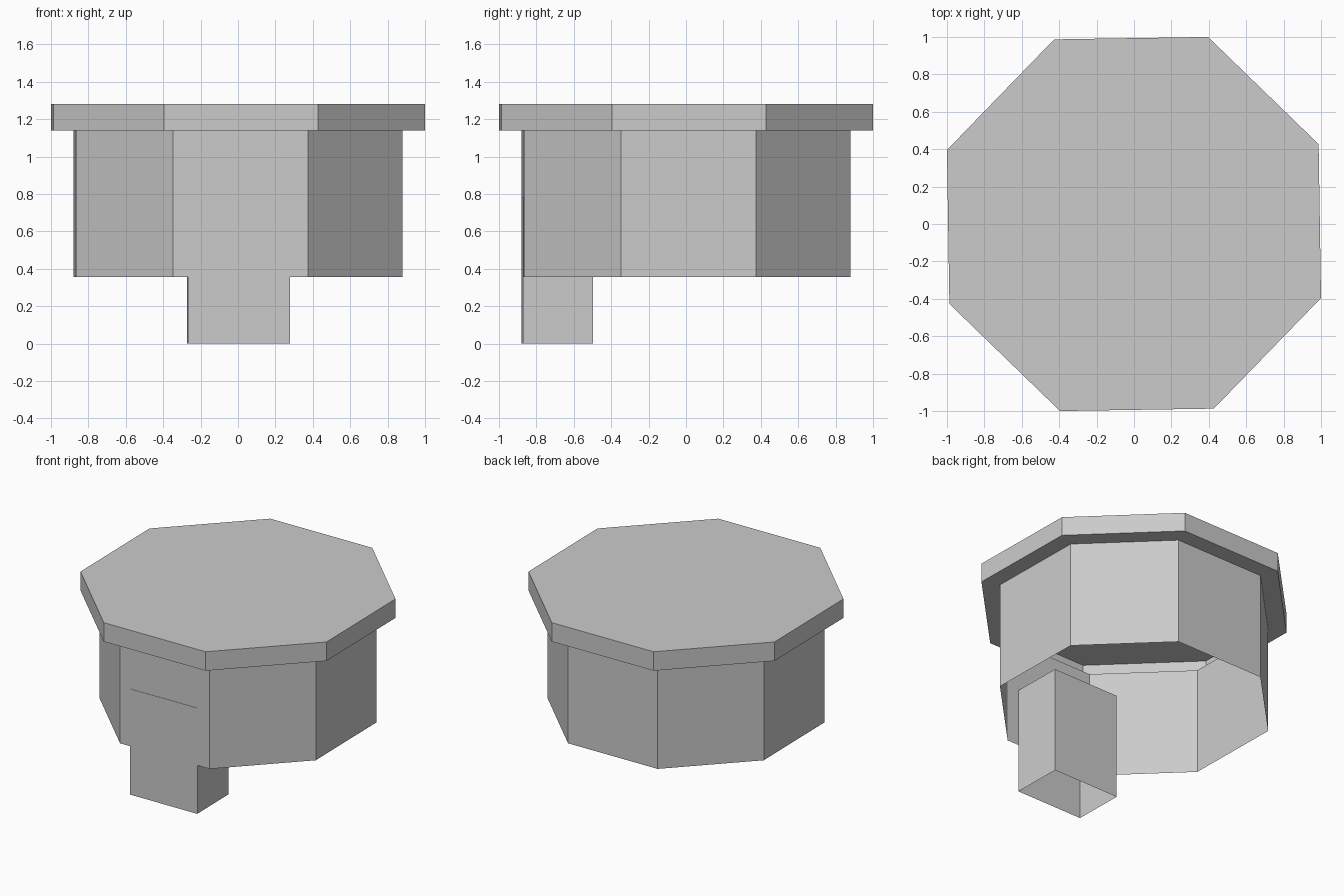
import bpy, bmesh
from math import sin, cos, radians

if "Cube" in bpy.data.objects:
    bpy.data.objects.remove(bpy.data.objects["Cube"])

TURN = radians(0.9)  # the whole model is turned very slightly about z


def octagon(radius, z):
    angles = [radians(22.5 + 45 * i) + TURN for i in range(8)]
    return [(radius * cos(a), radius * sin(a), z) for a in angles]


def rectangle(x0, x1, y0, y1, z):
    c, s = cos(TURN), sin(TURN)
    pts = [(x0, y0), (x1, y0), (x1, y1), (x0, y1)]
    return [(x * c - y * s, x * s + y * c, z) for x, y in pts]


def open_shell(name, rings, cap=True):
    """Skin rings from bottom to top; bottom stays open, top is optional."""
    bm = bmesh.new()
    loops = [[bm.verts.new(p) for p in ring] for ring in rings]
    for low, high in zip(loops, loops[1:]):
        n = len(low)
        for i in range(n):
            j = (i + 1) % n
            bm.faces.new((low[i], low[j], high[j], high[i]))
    if cap:
        bm.faces.new(loops[-1])
    mesh = bpy.data.meshes.new(name)
    bm.to_mesh(mesh)
    bm.free()
    obj = bpy.data.objects.new(name, mesh)
    bpy.context.collection.objects.link(obj)
    return obj


R_BODY, R_LID = 0.945, 1.0755

# Hollow octagonal body, open at both ends
open_shell("body", [octagon(R_BODY, 0.356), octagon(R_BODY, 1.14)], cap=False)

# Hollow lid: overhanging rim underside, short wall and flat top
open_shell("lid", [octagon(R_BODY, 1.14), octagon(R_LID, 1.14), octagon(R_LID, 1.28)])

# Front block, open underneath, reaching up inside the body
box = (-0.281, 0.264, -0.876, -0.501)
open_shell("front_block", [rectangle(*box, 0.0), rectangle(*box, 0.78)])
